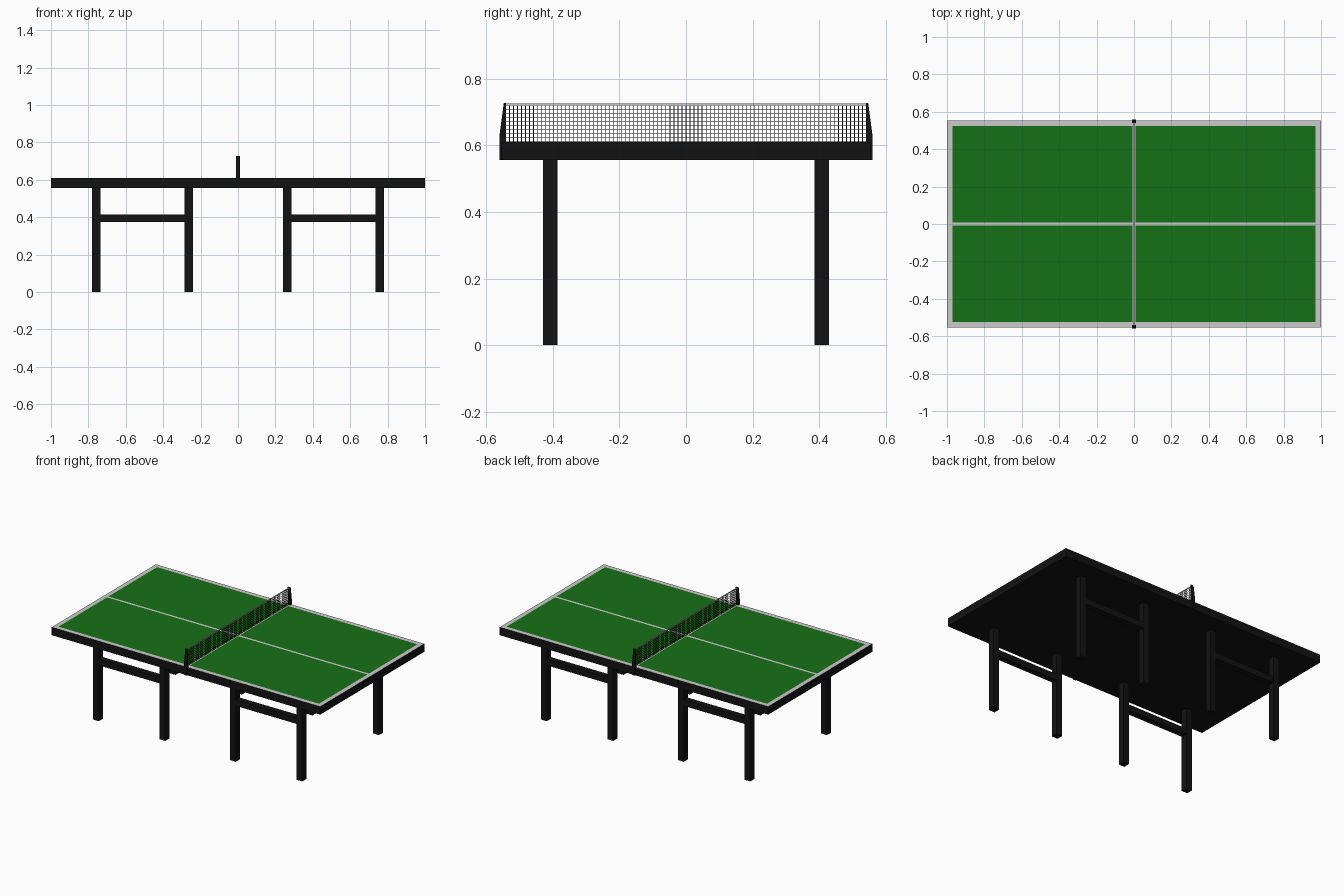
import bpy, bmesh
from mathutils import Vector, Matrix

if "Cube" in bpy.data.objects:
    bpy.data.objects.remove(bpy.data.objects["Cube"])


def material(name, rgb):
    m = bpy.data.materials.new(name)
    m.diffuse_color = (*rgb, 1)
    m.use_nodes = True
    m.node_tree.nodes["Principled BSDF"].inputs["Base Color"].default_value = m.diffuse_color
    return m


BLACK = material("black", (0.006, 0.006, 0.006))
GREEN = material("green", (0.008, 0.16, 0.008))
WHITE = material("white", (0.8, 0.8, 0.8))
NET = material("net_black", (0.015, 0.015, 0.015))


def add_box(bm, lo, hi):
    lo, hi = Vector(lo), Vector(hi)
    mat = Matrix.Translation((lo + hi) / 2) @ Matrix.Diagonal((*(hi - lo), 1))
    bmesh.ops.create_cube(bm, size=1, matrix=mat)


def finish(bm, name, *mats):
    me = bpy.data.meshes.new(name)
    bmesh.ops.recalc_face_normals(bm, faces=bm.faces)
    bm.to_mesh(me)
    bm.free()
    ob = bpy.data.objects.new(name, me)
    for m in mats:
        me.materials.append(m)
    bpy.context.collection.objects.link(ob)
    return ob


def box(name, lo, hi, mat):
    bm = bmesh.new()
    add_box(bm, lo, hi)
    return finish(bm, name, mat)


HX, HY, Z0, Z1 = 1.0, 0.554, 0.556, 0.61
EDGE, LINE = 0.03, 0.008

# Tabletop: slab cut along the line markings, upper faces painted
bm = bmesh.new()
add_box(bm, (-HX, -HY, Z0), (HX, HY, Z1))
for axis, half in (((1, 0, 0), HX), ((0, 1, 0), HY)):
    for c in (-half + EDGE, -LINE, LINE, half - EDGE):
        bmesh.ops.bisect_plane(bm, geom=bm.verts[:] + bm.edges[:] + bm.faces[:],
                               plane_co=Vector(axis) * c, plane_no=axis)
bm.normal_update()
for f in bm.faces:
    c = f.calc_center_median()
    if f.normal.z > 0.5:
        court = LINE < abs(c.x) < HX - EDGE and LINE < abs(c.y) < HY - EDGE
        f.material_index = 1 if court else 2
finish(bm, "tabletop", BLACK, GREEN, WHITE)

# Legs in pairs, each pair joined by a rail
LX, LY, W = (0.263, 0.758), 0.408, 0.022
for sx, xn in ((-1, "left"), (1, "right")):
    for sy, yn in ((-1, "front"), (1, "back")):
        y = sy * LY
        for x, n in zip(LX, ("inner", "outer")):
            box(f"{yn}_{xn}_{n}_leg", (sx * x - W, y - W, 0), (sx * x + W, y + W, Z0), BLACK)
        a, b = sorted((sx * (LX[0] + W), sx * (LX[1] - W)))
        box(f"{yn}_{xn}_rail", (a, y - 0.02, 0.375), (b, y + 0.02, 0.416), BLACK)

# Net posts: tapered profile hugging the table edge
profile = [(0.54, Z1), (0.54, 0.727), (0.547, 0.727), (0.56, 0.63), (0.56, Z0), (HY, Z0), (HY, Z1)]
for s, n in ((-1, "front"), (1, "back")):
    bm = bmesh.new()
    face = bm.faces.new([bm.verts.new((-0.01, s * y, z)) for y, z in profile])
    ext = bmesh.ops.extrude_face_region(bm, geom=[face])
    bmesh.ops.translate(bm, vec=(0.02, 0, 0),
                        verts=[v for v in ext["geom"] if isinstance(v, bmesh.types.BMVert)])
    finish(bm, f"{n}_net_post", BLACK)

# Net: crossing strands
NY, TOP, T = 0.542, 0.719, 0.0009
bm = bmesh.new()
cols, rows = 90, 9
for i in range(cols + 1):
    y = -NY + 2 * NY * i / cols
    add_box(bm, (-T, y - T, Z1), (T, y + T, TOP))
for j in range(rows):
    z = Z1 + 0.002 + (TOP - Z1) * j / rows
    add_box(bm, (-T, -NY, z - T), (T, NY, z + T))
finish(bm, "net", NET)

# White tape along the top of the net
box("net_tape", (-0.002, -NY, TOP), (0.002, NY, 0.726), WHITE)
